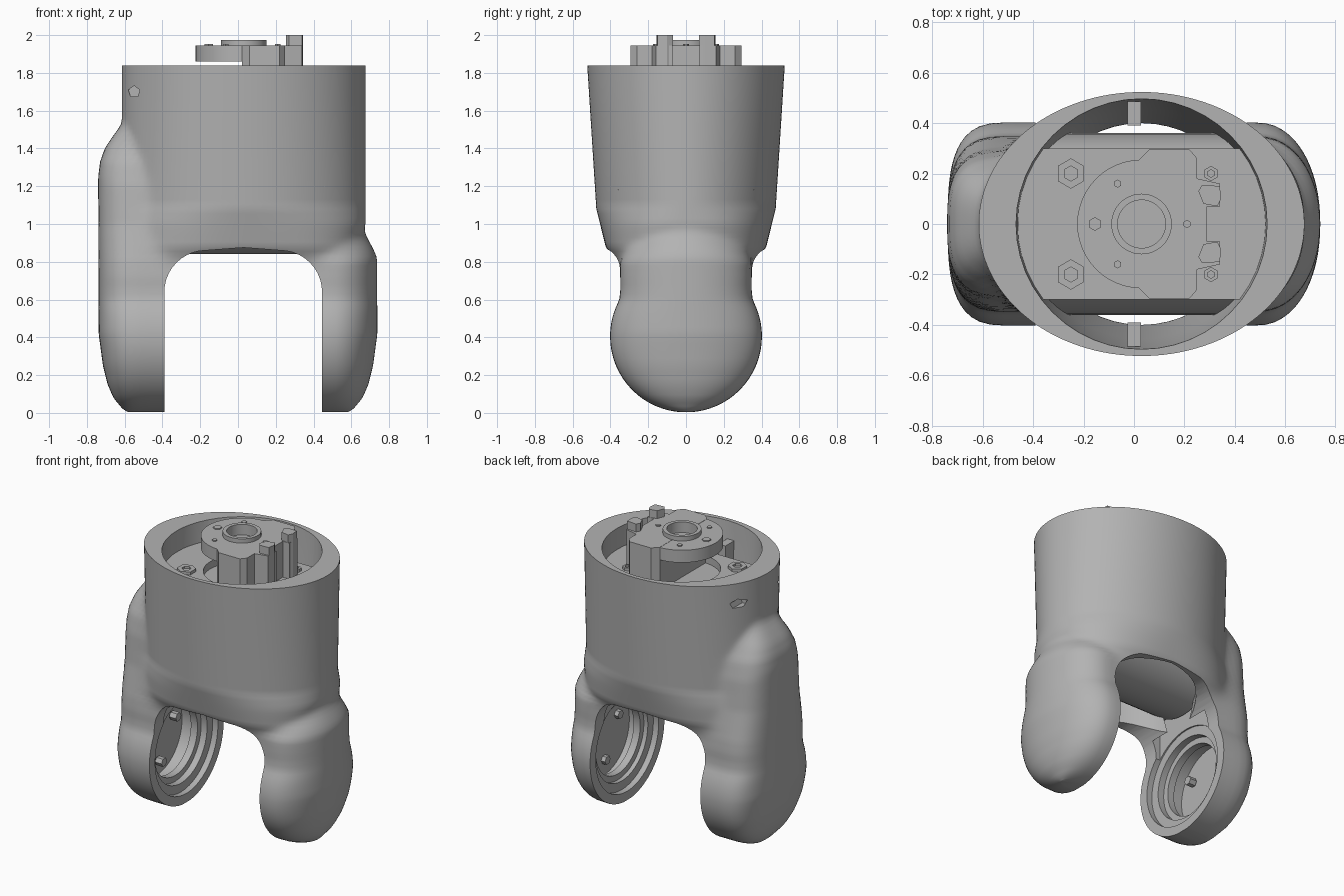
import bpy, bmesh, math
from mathutils import Matrix, Vector

if "Cube" in bpy.data.objects:
    bpy.data.objects.remove(bpy.data.objects["Cube"], do_unlink=True)

grey = bpy.data.materials.new("plain_grey")
grey.use_nodes = True
COLOUR = (0.45, 0.45, 0.45, 1)
grey.diffuse_color = COLOUR
grey.node_tree.nodes["Principled BSDF"].inputs["Base Color"].default_value = COLOUR
CX = 0.03  # centre of the body and hub
HZ = 0.405  # height of the arm pivots


def finish(name, bm):
    bmesh.ops.recalc_face_normals(bm, faces=bm.faces)
    me = bpy.data.meshes.new(name)
    bm.to_mesh(me)
    bm.free()
    me.materials.append(grey)
    ob = bpy.data.objects.new(name, me)
    bpy.context.collection.objects.link(ob)
    return ob


def smooth(ob, angle=35):
    bpy.ops.object.select_all(action='DESELECT')
    ob.select_set(True)
    bpy.context.view_layer.objects.active = ob
    bpy.ops.object.shade_smooth_by_angle(angle=math.radians(angle))


def loft(name, rings):
    bm = bmesh.new()
    loops = [[bm.verts.new(p) for p in ring] for ring in rings]
    n = len(loops[0])
    for a, b in zip(loops, loops[1:]):
        for i in range(n):
            j = (i + 1) % n
            bm.faces.new((a[i], a[j], b[j], b[i]))
    bm.faces.new(loops[0])
    bm.faces.new(loops[-1])
    return finish(name, bm)


def prism(name, outline, lo, hi, axis='z'):
    place = {'z': lambda a, b, c: (a, b, c), 'y': lambda a, b, c: (a, c, b)}[axis]
    return loft(name, [[place(a, b, c) for a, b in outline] for c in (lo, hi)])


def box(name, x0, x1, y0, y1, z0, z1):
    return prism(name, [(x0, y0), (x1, y0), (x1, y1), (x0, y1)], z0, z1)


def cylinder(name, centre, r, length, axis='Z', sides=48):
    bm = bmesh.new()
    bmesh.ops.create_cone(bm, cap_ends=True, segments=sides, radius1=r, radius2=r, depth=length)
    turn = {'X': Matrix.Rotation(math.pi / 2, 4, 'Y'), 'Y': Matrix.Rotation(math.pi / 2, 4, 'X'),
            'Z': Matrix.Identity(4)}[axis]
    bm.transform(Matrix.Translation(Vector(centre)) @ turn)
    return finish(name, bm)


def cut(target, cutter):
    m = target.modifiers.new("cut", 'BOOLEAN')
    m.operation, m.solver, m.object = 'DIFFERENCE', 'EXACT', cutter
    bpy.context.view_layer.objects.active = target
    bpy.ops.object.modifier_apply(modifier=m.name)
    bpy.data.objects.remove(cutter, do_unlink=True)


def lerp(table, z):
    # value at height z from (height, value) pairs
    for (z0, v0), (z1, v1) in zip(table, table[1:]):
        if z <= z1:
            return v0 + (v1 - v0) * max(z - z0, 0) / (z1 - z0)
    return table[-1][1]


# Fork body: oval barrel blended with the two arm pods, lofted by height
BODY_X = [(.6, .4), (.72, .56), (.9, .62), (1.0, .645), (1.84, .645)]
BODY_Y = [(.6, .2), (.72, .33), (.8, .375), (.88, .425), (1.08, .475), (1.84, .523)]
BODY_POWER = [(.8, 3), (.9, 2.6), (1.1, 2), (1.84, 2)]
POD_FOOT = [(0, .575), (.02, .61), (.08, .66), (.15, .69), (.25, .715), (.42, .738)]
LEFT_X = POD_FOOT + [(.82, .736), (.87, .715), (.92, .685), (.98, .65), (1.06, .57)]
RIGHT_X = POD_FOOT + [(1.25, .74), (1.33, .73), (1.4, .705), (1.46, .665), (1.53, .61), (1.62, .55)]
NECK = [(.6, .353), (.66, .347), (.72, .348)]
LEFT_Y = NECK + [(.8, .345), (.87, .3), (.94, .22), (1.0, .12), (1.06, .05)]
RIGHT_Y = NECK + [(.8, .34), (1.0, .3), (1.2, .285), (1.32, .26), (1.42, .21), (1.62, .08)]


def arm_y(table, z):
    if z < .6:
        return math.sqrt(max(.402 ** 2 - (z - HZ) ** 2, .0004))
    return lerp(table, z)


def gauge(x, y, z):
    # below one inside the section, above one outside
    if x > 0:
        a, b, x0, n = lerp(LEFT_X, z), arm_y(LEFT_Y, z), .49, 2.1
    else:
        a, b, x0, n = lerp(RIGHT_X, z), arm_y(RIGHT_Y, z), .5, 3
    arm = (max(0, (abs(x) - x0) / (a - x0)) ** n + abs(y / b) ** n) ** (1 / n)
    if z < .6:
        return arm
    p = lerp(BODY_POWER, z)
    barrel = (abs((x - CX) / lerp(BODY_X, z)) ** p + abs(y / lerp(BODY_Y, z)) ** p) ** (1 / p)
    if z > 1.62:
        return barrel
    return (max(arm, .2) ** -24 + max(barrel, .2) ** -24) ** (-1 / 24)


def section(z, count=128):
    pts = []
    wide = max(arm_y(LEFT_Y, z), lerp(BODY_Y, z) if z > .6 else 0)
    for k in range(count):
        t = math.tau * (k + .5) / count
        dx, dy = .7 * math.cos(t), wide * math.sin(t)
        lo, hi = .1, 2.5
        for _ in range(22):
            mid = (lo + hi) / 2
            if gauge(CX + mid * dx, mid * dy, z) < 1:
                lo = mid
            else:
                hi = mid
        pts.append((CX + lo * dx, lo * dy, z))
    return pts


heights = [HZ - .4 * math.cos(math.pi / 2 * k / 16) for k in range(17)]
heights += [HZ + .025 * k for k in range(1, 50)] + [1.72, 1.84]
fork = loft("fork_body", [section(z) for z in heights])

# Arch between the arms
quarter = [math.pi / 2 * k / 10 for k in range(11)]
arch = [(-.39, -.1), (.445, -.1)]
arch += [(.225 + .22 * math.cos(a), .64 + .22 * math.sin(a)) for a in quarter]
arch += [(CX, .875)]
arch += [(-.17 - .22 * math.sin(a), .64 + .22 * math.cos(a)) for a in quarter]
cut(fork, prism("arch_cutter", arch, -1, 1, 'y'))


# Hollow inside the barrel
def oval(rx, ry, z, n=48):
    return [(CX + rx * math.cos(math.tau * k / n), ry * math.sin(math.tau * k / n), z)
            for k in range(n)]


cut(fork, loft("hollow_cutter", [oval(.4, .39, .7), oval(.42, .4, .88),
                                 oval(.47, .455, 1.2), oval(.5, .5, 1.9)]))

# Stepped bearing bores and shallow pockets in the arm inner faces
for face, depth in ((-.39, .23), (.445, .18)):
    for r, d in ((.34, .04), (.28, depth)):
        cut(fork, cylinder("bore_cutter", (face, 0, HZ), r, 2 * d, 'X'))
    cut(fork, box("pocket_cutter", face - .03, face + .03, -.25, .25, HZ + .1, .9))

# Blind screw holes at the front and back of one side
for s in (-1, 1):
    cut(fork, cylinder("screw_hole_cutter", (-.55, s * .3, 1.7), .032, .3, 'Y', 5))
smooth(fork)

# Bearing rings and hub screws inside the bores
for label, x in (("right", -.5), ("left", .54)):
    ring = cylinder(label + "_bearing_ring", (x, 0, HZ), .285, .05, 'X')
    cut(ring, cylinder("ring_cutter", (x, 0, HZ), .24, .2, 'X'))
    smooth(ring)
    for k in range(3):
        a = math.tau * k / 3 + .5
        cylinder(label + "_bore_screw", (x + math.copysign(.08, x), .17 * math.cos(a),
                 HZ + .17 * math.sin(a)), .03, .05, 'X', 6)

# Cross motor inside the barrel
smooth(cylinder("cross_motor", (CX, 0, 1.2), .36, .86, 'X'))

# Guide ribs front and back
for s in (-1, 1):
    ys = sorted((s * .39, s * .485))
    box("guide_rib", -.025, .028, ys[0], ys[1], 1.45, 1.72)

# Mounting deck with screws
deck = box("mounting_deck", -.46, .52, -.3, .3, 1.5, 1.7)
cut(deck, cylinder("deck_cutter", (CX, 0, 1.7), .24, .1))
for s in (-1, 1):
    for x, r in ((-.25, .06), (.305, .03)):
        screw = cylinder("deck_screw", (x, s * .2, 1.7), r, .04, 'Z', 6)
        cut(screw, cylinder("socket_cutter", (x, s * .2, 1.72), r * .5, .03, 'Z', 6))

# Turntable: disc, connector block reaching down to the deck, hub ring
disc = cylinder("turntable_disc", (CX, 0, 1.902), .255, .085)
block_half = [(.02, .255), (.06, .295), (.22, .295), (.25, .26), (.25, .18), (.34, .16)]
block = prism("connector_block", block_half + [(x, -y) for x, y in reversed(block_half)],
              1.64, 1.946)
for ob in (disc, block):
    cut(ob, cylinder("hub_cutter", (CX, 0, 1.95), .1, .1))
cut(block, box("slot_cutter", .29, .4, -.07, .07, 1.6, 2.1))
hub = cylinder("hub_ring", (CX, 0, 1.945), .12, .06)
cut(hub, cylinder("hub_cutter", (CX, 0, 1.945), .095, .2))
for ob in (disc, hub):
    smooth(ob)

# Small screws around the hub and the two upright posts
for x, y, r in ((-.155, 0, .027), (-.065, .16, .016), (-.065, -.16, .016), (.21, 0, .016)):
    cylinder("disc_screw", (x, y, 1.946), r, .012, 'Z', 6)
for s in (-1, 1):
    post = [(.255, .13), (.275, .08), (.33, .07), (.345, .1), (.34, .15), (.27, .155)]
    prism("upright_post", [(x, s * y) for x, y in post], 1.7, 2.0)
